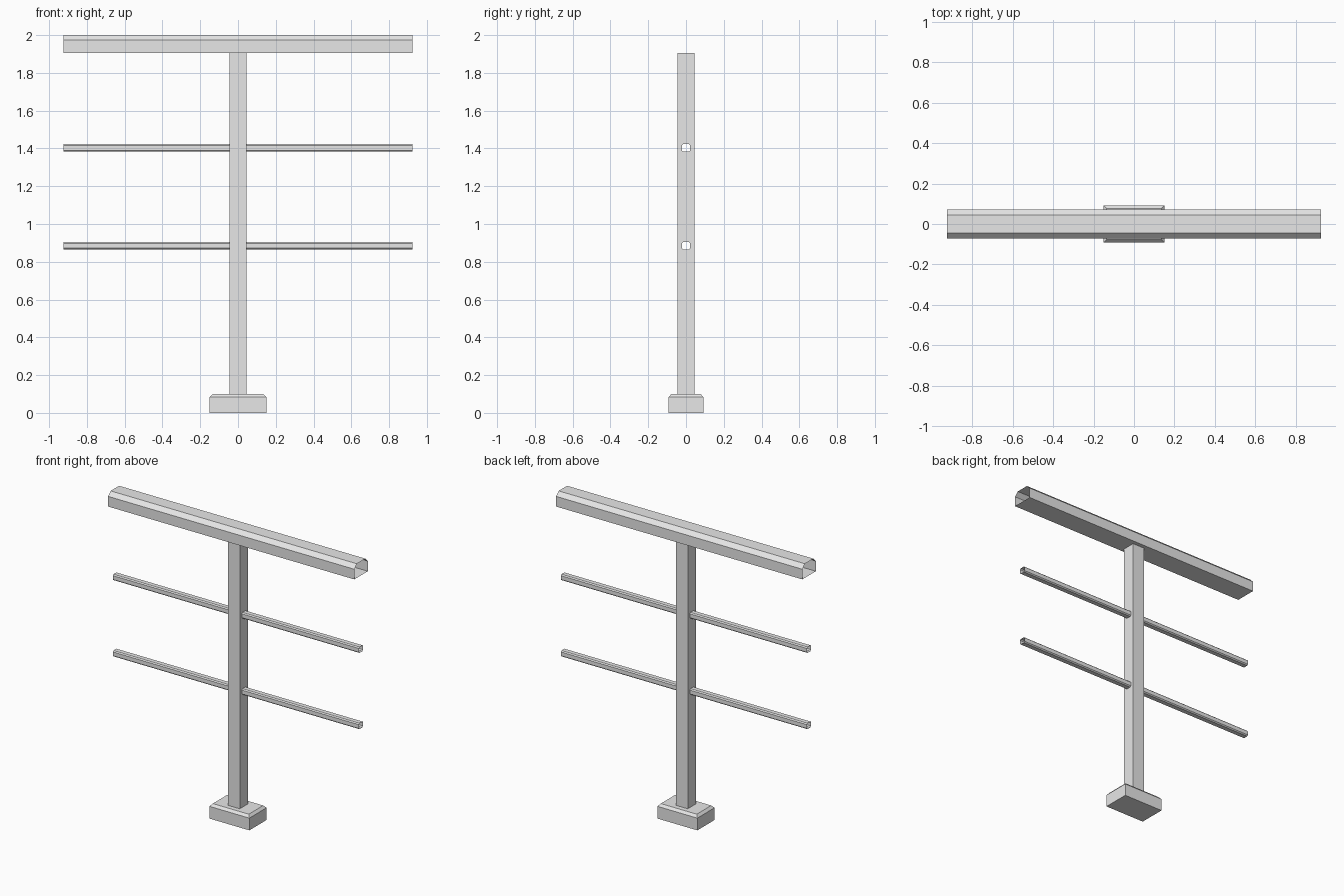
import bpy
import bmesh

cube = bpy.data.objects.get("Cube")
if cube:
    bpy.data.objects.remove(cube, do_unlink=True)

# One plain grey for the whole railing
grey = bpy.data.materials.new("light grey metal")
grey.use_nodes = True
colour = (0.8, 0.8, 0.8, 1)
grey.diffuse_color = colour
grey.node_tree.nodes["Principled BSDF"].inputs["Base Color"].default_value = colour


def finish(name, bm):
    mesh = bpy.data.meshes.new(name)
    bm.to_mesh(mesh)
    bm.free()
    mesh.materials.append(grey)
    obj = bpy.data.objects.new(name, mesh)
    bpy.context.collection.objects.link(obj)
    return obj


def extrude_x(name, profile, x0, x1, capped=False):
    """Sweep a counter-clockwise (y, z) profile along x."""
    bm = bmesh.new()
    near = [bm.verts.new((x0, y, z)) for y, z in profile]
    far = [bm.verts.new((x1, y, z)) for y, z in profile]
    for i in range(len(profile)):
        j = (i + 1) % len(profile)
        bm.faces.new((near[i], near[j], far[j], far[i]))
    if capped:
        bm.faces.new(near[::-1])
        bm.faces.new(far)
    return finish(name, bm)


def stack(name, levels):
    """Closed block through rectangles given as (half x, half y, z)."""
    bm = bmesh.new()
    rings = [[bm.verts.new((sx * hx, sy * hy, z))
              for sx, sy in ((-1, -1), (1, -1), (1, 1), (-1, 1))]
             for hx, hy, z in levels]
    for low, high in zip(rings, rings[1:]):
        for i in range(4):
            j = (i + 1) % 4
            bm.faces.new((low[i], low[j], high[j], high[i]))
    bm.faces.new(rings[0][::-1])
    bm.faces.new(rings[-1])
    return finish(name, bm)


HALF_LENGTH = 0.925
POST = 0.045
RAIL_BOTTOM = 1.904

# Foot with chamfered top, and the upright post
stack("base_plinth", [(0.15, 0.0925, 0), (0.15, 0.0925, 0.083), (0.135, 0.0775, 0.1)])
post = stack("post", [(POST, POST, 0.1), (POST, POST, RAIL_BOTTOM)])

# Open-ended handrail with chamfered upper edges
w, c = 0.0725, 0.027
extrude_x("handrail",
          [(-w, RAIL_BOTTOM), (w, RAIL_BOTTOM), (w, 2 - c), (w - c, 2), (c - w, 2), (-w, 2 - c)],
          -HALF_LENGTH, HALF_LENGTH)


# Hollow crossbars on each side of the post, joined by a hole through it
def bar_profile(z, w=0.0225, h=0.02, c=0.007):
    return [(c - w, z - h), (w - c, z - h), (w, z - h + c), (w, z + h - c),
            (w - c, z + h), (c - w, z + h), (-w, z + h - c), (-w, z - h + c)]


for level, z in (("lower", 0.885), ("upper", 1.403)):
    profile = bar_profile(z)
    extrude_x(level + "_bar_left", profile, POST, HALF_LENGTH)
    extrude_x(level + "_bar_right", profile, -HALF_LENGTH, -POST)
    cutter = extrude_x("hole_cutter", profile, -0.1, 0.1, capped=True)
    cutter.hide_render = True
    cut = post.modifiers.new("hole", "BOOLEAN")
    cut.operation = "DIFFERENCE"
    cut.solver = "EXACT"
    cut.object = cutter
    bpy.context.view_layer.objects.active = post
    bpy.ops.object.modifier_apply(modifier=cut.name)
    bpy.data.objects.remove(cutter, do_unlink=True)
